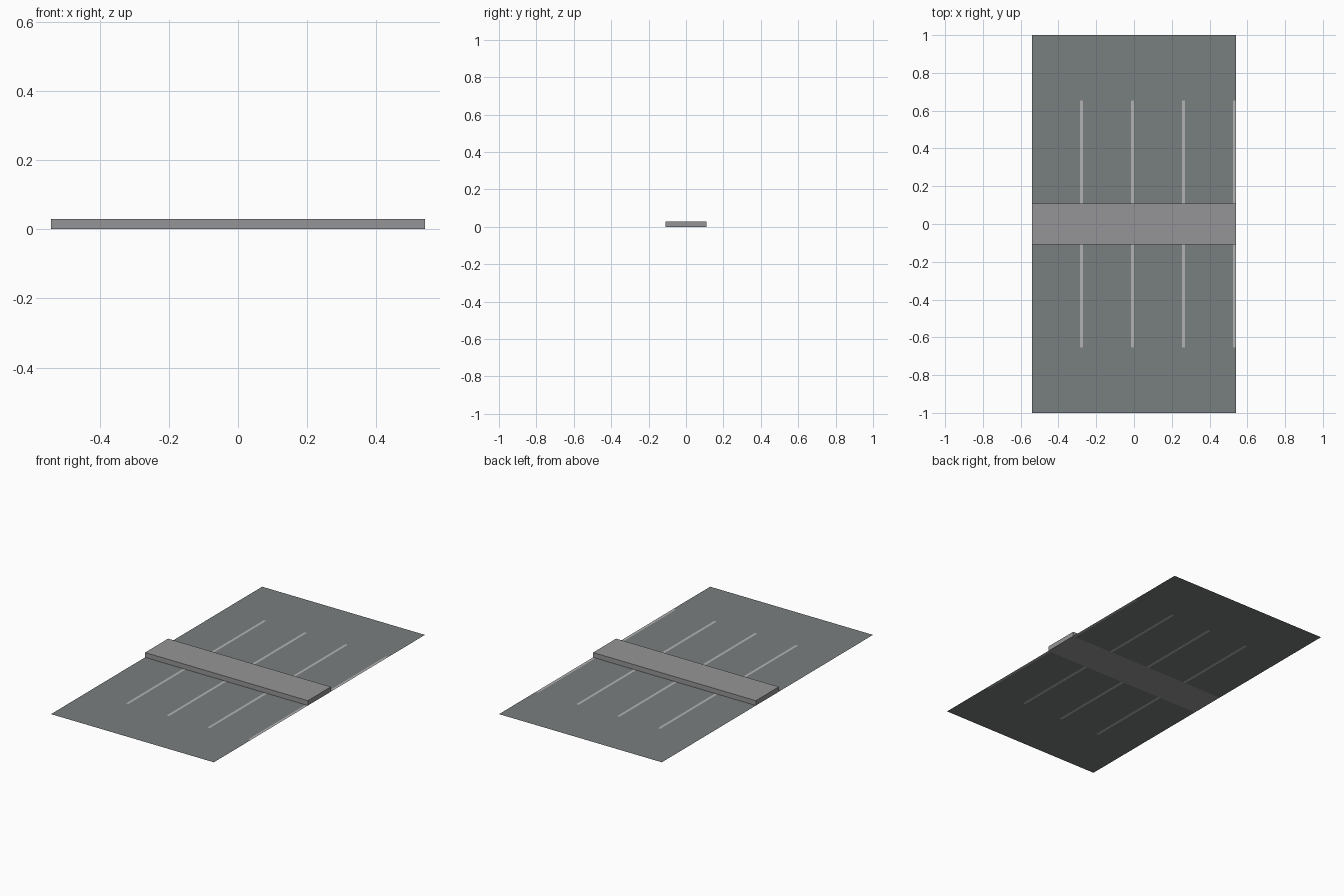
import bpy, bmesh

if "Cube" in bpy.data.objects:
    bpy.data.objects.remove(bpy.data.objects["Cube"])

HALF_W = 0.54      # half width of the tile in x
MEDIAN = 0.109     # half depth of the raised median
LINE_END = 0.653   # outer end of the bay lines
BAY = 0.27         # bay spacing
LINE_W = 0.016     # painted line width
HEIGHT = 0.029     # median height


def material(name, color):
    mat = bpy.data.materials.new(name)
    mat.diffuse_color = (*color, 1)
    mat.use_nodes = True
    mat.node_tree.nodes["Principled BSDF"].inputs["Base Color"].default_value = mat.diffuse_color
    return mat


def add_object(name, bm, mat):
    bmesh.ops.remove_doubles(bm, verts=bm.verts, dist=1e-5)
    mesh = bpy.data.meshes.new(name)
    bm.to_mesh(mesh)
    bm.free()
    mesh.materials.append(mat)
    obj = bpy.data.objects.new(name, mesh)
    bpy.context.collection.objects.link(obj)


def flat_rects(name, rects, mat):
    """Flat upward-facing rectangles, repeated on both sides of the median."""
    bm = bmesh.new()
    for x0, x1, y0, y1 in rects:
        for a, b in ((y0, y1), (-y1, -y0)):
            corners = [(x0, a), (x1, a), (x1, b), (x0, b)]
            bm.faces.new([bm.verts.new((x, y, 0)) for x, y in corners])
    add_object(name, bm, mat)


asphalt = material("asphalt", (0.19, 0.21, 0.21))
concrete = material("concrete", (0.30, 0.30, 0.31))
paint = material("paint", (0.45, 0.45, 0.45))

# Asphalt bays and painted lines lie side by side in one plane
bays, lines = [], []
for i in range(4):
    left = -HALF_W + i * BAY
    split = left + BAY - LINE_W
    bays.append((left, split, MEDIAN, LINE_END))
    lines.append((split, left + BAY, MEDIAN, LINE_END))
    bays.append((left, split, LINE_END, 1))
    bays.append((split, left + BAY, LINE_END, 1))

flat_rects("asphalt_surface", bays, asphalt)
flat_rects("bay_lines", lines, paint)

# Raised median across the middle
bm = bmesh.new()
bmesh.ops.create_cube(bm, size=1)
bmesh.ops.scale(bm, vec=(2 * HALF_W, 2 * MEDIAN, HEIGHT), verts=bm.verts)
bmesh.ops.translate(bm, vec=(0, 0, HEIGHT / 2), verts=bm.verts)
add_object("median_kerb", bm, concrete)
